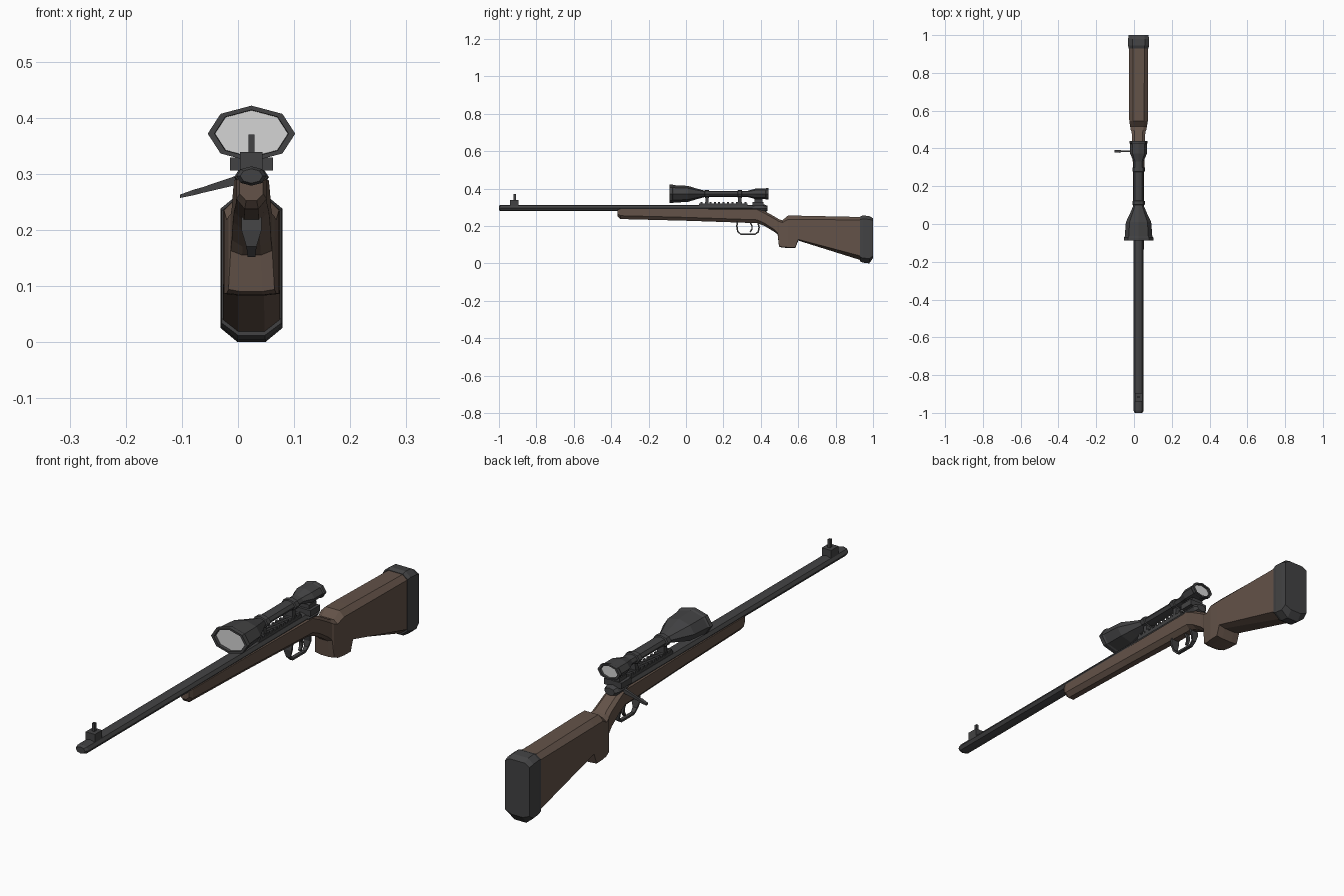
import bpy, bmesh, math

CX = 0.024          # the rifle's own centre line
SQ = 0.64           # round parts are flattened: height / width


def material(name, rgb):
    m = bpy.data.materials.new(name)
    m.diffuse_color = (*rgb, 1)
    return m


WOOD = material("brown_wood", (0.125, 0.085, 0.065))
METAL = material("dark_metal", (0.055, 0.055, 0.057))
GLASS = material("pale_glass", (0.66, 0.66, 0.66))


def loft(name, rings, mat, cap_mat=None):
    """Skin a list of equal-length rings and close both ends."""
    bm = bmesh.new()
    vs = [[bm.verts.new(p) for p in r] for r in rings]
    n = len(vs[0])
    for a, b in zip(vs, vs[1:]):
        for i in range(n):
            j = (i + 1) % n
            bm.faces.new((a[i], a[j], b[j], b[i]))
    for end in (vs[0], vs[-1]):
        bm.faces.new(end).material_index = 1 if cap_mat else 0
    bmesh.ops.recalc_face_normals(bm, faces=bm.faces)
    me = bpy.data.meshes.new(name)
    bm.to_mesh(me)
    bm.free()
    for m in (mat, cap_mat):
        if m:
            me.materials.append(m)
    ob = bpy.data.objects.new(name, me)
    bpy.context.collection.objects.link(ob)
    return ob


def tube(name, z, profile, cap_mat=None):
    """Flattened eight-sided tube along y from (y, half width) pairs."""
    rings = [[(CX + r * math.cos(k * math.pi / 4), y, z + r * SQ * math.sin(k * math.pi / 4))
              for k in range(8)] for y, r in profile]
    return loft(name, rings, METAL, cap_mat)


def box(name, hw, y0, y1, z0, z1, top=1.0):
    rings = [[(CX - w, y0, z), (CX + w, y0, z), (CX + w, y1, z), (CX - w, y1, z)]
             for z, w in ((z0, hw), (z1, hw * top))]
    return loft(name, rings, METAL)


def section(y, top, bot, hw, tc, bc):
    """Chamfered cross-section; tc and bc are the chamfer heights."""
    t, b = hw * 0.6, hw * 0.45
    half = [(b, bot), (hw, bot + bc), (hw, top - tc), (t, top)]
    return [(CX + x, y, z) for x, z in half] + [(CX - x, y, z) for x, z in reversed(half)]


def strip(name, path, t):
    """Flat bent strip in the y-z plane from (y, z, half width) points."""
    rings = []
    for i, (y, z, w) in enumerate(path):
        a, b = path[max(i - 1, 0)], path[min(i + 1, len(path) - 1)]
        d = math.hypot(b[0] - a[0], b[1] - a[1])
        ny, nz = -(b[1] - a[1]) / d * t, (b[0] - a[0]) / d * t
        rings.append([(CX - w, y - ny, z - nz), (CX + w, y - ny, z - nz),
                      (CX + w, y + ny, z + nz), (CX - w, y + ny, z + nz)])
    return loft(name, rings, METAL)


# Wooden stock: fore-end, wrist, grip and butt in one skin
loft("stock", [section(*s) for s in (
    (-0.365, 0.292, 0.252, 0.021, 0.004, 0.012),
    (-0.350, 0.294, 0.237, 0.027, 0.004, 0.018),
    (0.000, 0.294, 0.228, 0.028, 0.004, 0.018),
    (0.380, 0.294, 0.215, 0.031, 0.006, 0.018),
    (0.420, 0.280, 0.200, 0.033, 0.012, 0.015),
    (0.470, 0.252, 0.170, 0.035, 0.012, 0.012),
    (0.490, 0.240, 0.155, 0.037, 0.012, 0.008),
    (0.497, 0.236, 0.090, 0.041, 0.012, 0.004),
    (0.515, 0.230, 0.084, 0.044, 0.012, 0.003),
    (0.545, 0.255, 0.083, 0.049, 0.020, 0.003),
    (0.585, 0.255, 0.083, 0.050, 0.020, 0.003),
    (0.600, 0.255, 0.122, 0.050, 0.020, 0.006),
    (0.935, 0.248, 0.017, 0.051, 0.016, 0.022))], WOOD)

# Butt pad
loft("butt_pad", [section(*s) for s in (
    (0.930, 0.250, 0.012, 0.053, 0.016, 0.022),
    (0.945, 0.256, 0.004, 0.055, 0.018, 0.025),
    (0.980, 0.253, 0.000, 0.055, 0.018, 0.025),
    (1.000, 0.241, 0.028, 0.053, 0.012, 0.012))], METAL)

# Barrel and receiver
tube("barrel", 0.296, [(-1, 0.020), (-0.988, 0.027), (0.40, 0.027)])
tube("bolt_shroud", 0.294, [(0.355, 0.028), (0.365, 0.031), (0.42, 0.031), (0.435, 0.022)])

# Bolt handle on the -x side, tapering towards the tip
loft("bolt_handle", [[(x, 0.385 - hy, z - hz), (x, 0.385 + hy, z - hz),
                      (x, 0.385 + hy, z + hz), (x, 0.385 - hy, z + hz)]
                     for x, z, hy, hz in ((0.010, 0.292, 0.006, 0.009), (-0.065, 0.2705, 0.004, 0.005),
                                          (-0.078, 0.267, 0.008, 0.005), (-0.103, 0.260, 0.006, 0.003))], METAL)

# Iron sights
box("front_sight_base", 0.020, -0.94, -0.895, 0.300, 0.339)
box("front_sight_post", 0.005, -0.922, -0.910, 0.335, 0.370)
box("rear_sight_base", 0.038, 0.355, 0.415, 0.306, 0.329)
box("rear_sight_leaf", 0.026, 0.365, 0.410, 0.328, 0.344)

# Scope rail with teeth
box("scope_rail", 0.018, 0.07, 0.33, 0.306, 0.319)
for i in range(11):
    y = 0.078 + i * 0.0235
    box(f"rail_tooth_{i + 1}", 0.018, y, y + 0.011, 0.318, 0.328)

# Scope body, with recessed lenses as the end caps
tube("scope", 0.3715, [(-0.076, 0.065), (-0.088, 0.066), (-0.088, 0.078), (-0.072, 0.078), (-0.066, 0.073),
                       (0.010, 0.067), (0.050, 0.048), (0.100, 0.026), (0.330, 0.026), (0.372, 0.044),
                       (0.424, 0.044), (0.428, 0.048), (0.440, 0.048), (0.440, 0.038), (0.432, 0.037)], GLASS)

# Scope rings and their posts
for i, y in enumerate((0.112, 0.288)):
    tube(f"scope_ring_{i + 1}", 0.3715,
         [(y - 0.012, 0.027), (y - 0.010, 0.033), (y + 0.010, 0.033), (y + 0.012, 0.027)])
    box(f"scope_post_{i + 1}", 0.016, y - 0.009, y + 0.009, 0.315, 0.362, 0.8)

# Trigger guard and trigger
strip("trigger_guard", [(0.276, 0.228, 0.018), (0.272, 0.200, 0.018), (0.276, 0.172, 0.009),
                        (0.292, 0.156, 0.007), (0.370, 0.156, 0.007), (0.386, 0.168, 0.008),
                        (0.391, 0.192, 0.015), (0.384, 0.222, 0.018)], 0.004)
strip("trigger", [(0.340, 0.225, 0.007), (0.353, 0.200, 0.007), (0.353, 0.184, 0.006),
                  (0.343, 0.168, 0.005)], 0.004)
